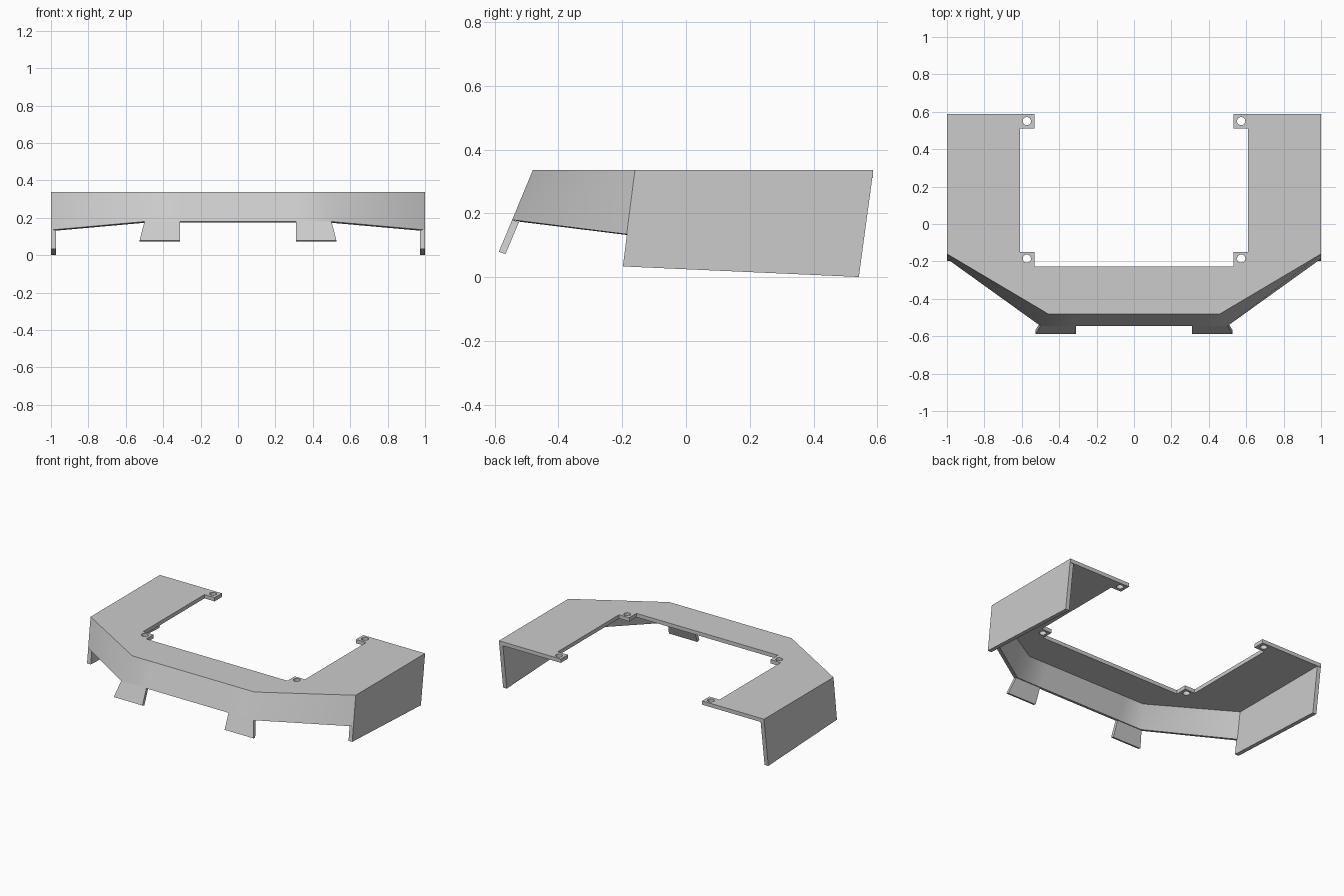
import bpy, bmesh, math
from mathutils import Matrix

cube = bpy.data.objects.get("Cube")
if cube:
    bpy.data.objects.remove(cube, do_unlink=True)

grey = bpy.data.materials.new("light grey plastic")
grey.use_nodes = True
grey.diffuse_color = (0.6, 0.6, 0.6, 1)
grey.node_tree.nodes["Principled BSDF"].inputs["Base Color"].default_value = (0.6, 0.6, 0.6, 1)

TOP, UNDER = 0.337, 0.311      # top plate surfaces


def add_object(name, bm):
    bmesh.ops.recalc_face_normals(bm, faces=bm.faces)
    mesh = bpy.data.meshes.new(name)
    bm.to_mesh(mesh)
    bm.free()
    mesh.materials.append(grey)
    obj = bpy.data.objects.new(name, mesh)
    bpy.context.collection.objects.link(obj)
    return obj


def loft(name, rings):
    """Solid through matching rings of points, capped at both ends."""
    bm = bmesh.new()
    loops = [[bm.verts.new(p) for p in ring] for ring in rings]
    n = len(loops[0])
    for a, b in zip(loops, loops[1:]):
        for i in range(n):
            j = (i + 1) % n
            bm.faces.new((a[i], a[j], b[j], b[i]))
    bm.faces.new(loops[0])
    bm.faces.new(loops[-1])
    return add_object(name, bm)


def select_only(obj):
    bpy.ops.object.select_all(action='DESELECT')
    obj.select_set(True)
    bpy.context.view_layer.objects.active = obj


# Top plate: U shape with four screw lugs, half outline mirrored
half = [(0.46, -0.48), (1, -0.16), (1, 0.587), (0.533, 0.587), (0.533, 0.51),
        (0.61, 0.51), (0.61, -0.15), (0.533, -0.15), (0.533, -0.228)]
outline = half + [(-x, y) for x, y in reversed(half)]
plate = loft("top_plate", [[(x, y, z) for x, y in outline] for z in (UNDER, TOP)])

# Screw holes
bm = bmesh.new()
for x in (-0.573, 0.573):
    for y in (-0.185, 0.55):
        bmesh.ops.create_cone(bm, cap_ends=True, segments=24, radius1=0.022, radius2=0.022,
                              depth=0.2, matrix=Matrix.Translation((x, y, 0.325)))
cutter = add_object("hole_cutter", bm)
cutter.hide_render = True
mod = plate.modifiers.new("holes", 'BOOLEAN')
mod.operation, mod.solver, mod.object = 'DIFFERENCE', 'EXACT', cutter
select_only(plate)
bpy.ops.object.modifier_apply(modifier=mod.name)
bpy.data.objects.remove(cutter, do_unlink=True)

# Side walls: leaning slabs under the plate edges
wall = [(-0.163, UNDER), (0.584, UNDER), (0.542, 0.001), (-0.198, 0.034)]
for side, s in (("left", 1), ("right", -1)):
    loft(side + "_side_wall", [[(s * x, y, z) for y, z in wall] for x in (0.972, 1)])


# Front skirt: sloping band that wraps around the front corners
def section(xt, yt, xb, yb, zb, dx, dy):
    return [(xt, yt, TOP), (xb, yb, zb), (xb - dx, yb + dy, zb - 0.006),
            (xt - dx, yt + dy, UNDER)]


right_half = [section(1, -0.16, 1, -0.186, 0.135, 0, 0.03),
              section(0.46, -0.48, 0.5, -0.545, 0.18, 0.007, 0.025),
              section(0.31, -0.48, 0.31, -0.545, 0.18, 0, 0.025)]
mirrored = [[(-x, y, z) for x, y, z in ring] for ring in reversed(right_half)]
skirt = loft("front_skirt", right_half + mirrored)
select_only(skirt)
bpy.ops.object.shade_smooth_by_angle(angle=math.radians(40))

# Front tabs: continue the slope of the skirt downwards
for side, s in (("left", 1), ("right", -1)):
    front = [(0.31, -0.545, 0.18), (0.5, -0.545, 0.18),
             (0.526, -0.587, 0.08), (0.31, -0.587, 0.08)]
    loft(side + "_front_tab", [[(s * x, y + d, z - d * 0.35) for x, y, z in front]
                               for d in (0, 0.021)])
